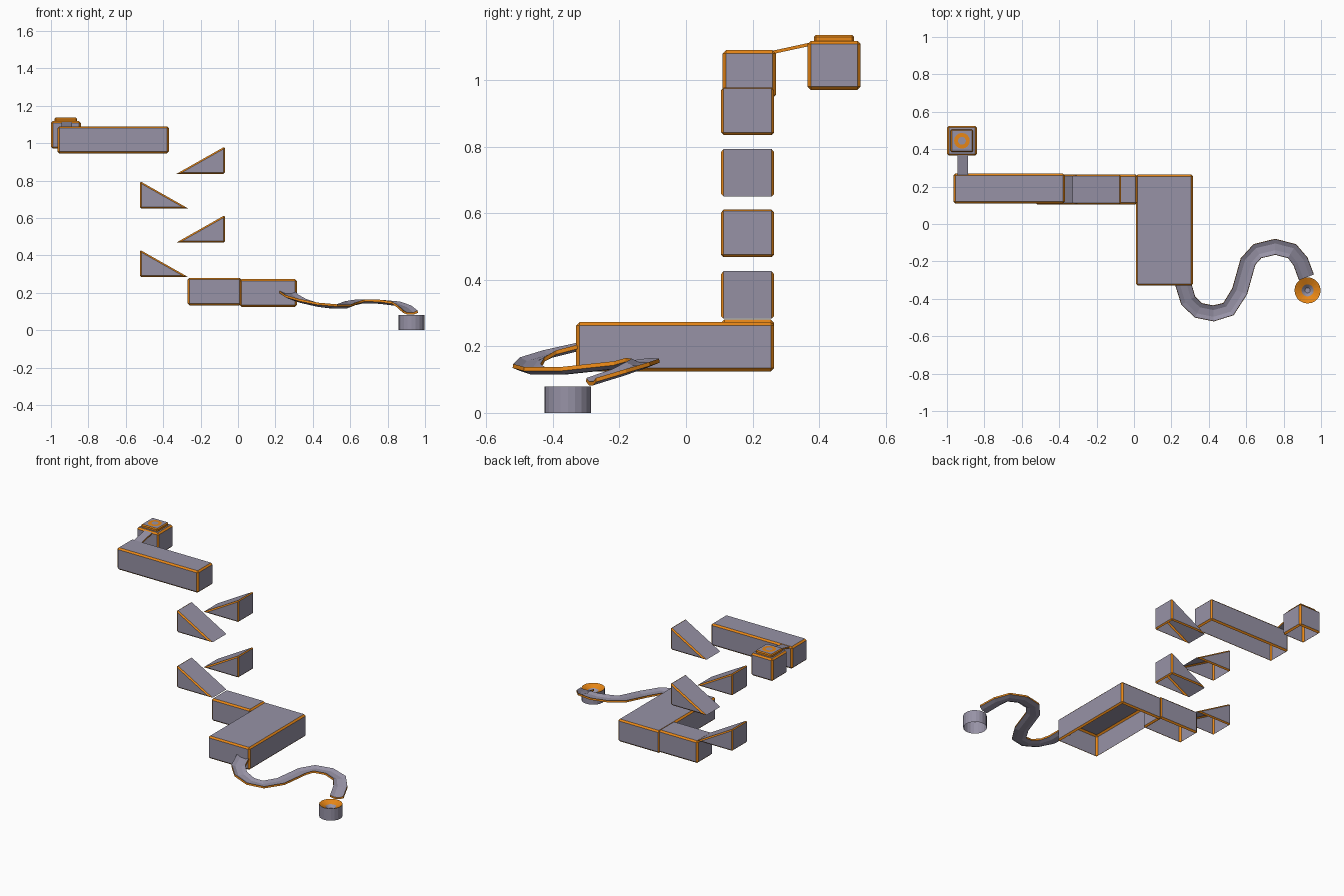
import bpy, bmesh, math
from mathutils import Vector

if "Cube" in bpy.data.objects:
    bpy.data.objects.remove(bpy.data.objects["Cube"])


def material(name, rgb):
    m = bpy.data.materials.new(name)
    m.diffuse_color = (*rgb, 1)
    m.use_nodes = True
    m.node_tree.nodes["Principled BSDF"].inputs["Base Color"].default_value = m.diffuse_color
    return m


GREY = material("lilac grey", (0.31, 0.29, 0.38))
ORANGE = material("orange trim", (0.80, 0.24, 0.008))


def finish(bm, name):
    mesh = bpy.data.meshes.new(name)
    bm.to_mesh(mesh)
    bm.free()
    mesh.materials.append(GREY)
    mesh.materials.append(ORANGE)
    ob = bpy.data.objects.new(name, mesh)
    bpy.context.collection.objects.link(ob)
    return ob


def shell(name, profile, y0, y1, bevel=0.01, skip_tip=None, open_bottom=True):
    """Extrude an x-z profile along y, trim the edges in orange, open the underside."""
    bm = bmesh.new()
    face = bm.faces.new([bm.verts.new((x, y0, z)) for x, z in profile])
    ext = bmesh.ops.extrude_face_region(bm, geom=[face])
    bmesh.ops.translate(bm, vec=(0, y1 - y0, 0),
                        verts=[v for v in ext["geom"] if isinstance(v, bmesh.types.BMVert)])
    bmesh.ops.recalc_face_normals(bm, faces=bm.faces[:])
    # the thin tip of a ramp keeps its sharp edge
    edges = [e for e in bm.edges if skip_tip is None
             or any(abs(v.co.x - skip_tip) > 1e-4 for v in e.verts)]
    bmesh.ops.bevel(bm, geom=edges, offset=bevel, offset_type='OFFSET', segments=1,
                    profile=0.5, affect='EDGES', clamp_overlap=True, material=1)
    bm.normal_update()
    if open_bottom:
        low = [f for f in bm.faces if f.normal.z < -0.95 and f.material_index == 0]
        bmesh.ops.delete(bm, geom=low, context='FACES')
    return finish(bm, name)


def box(name, x0, x1, y0, y1, z0, z1, **kw):
    return shell(name, [(x0, z0), (x1, z0), (x1, z1), (x0, z1)], y0, y1, **kw)


def lathe(name, centre, rings, segments=16):
    """Rings of (radius, z, material of the band leading to the next ring)."""
    bm = bmesh.new()
    loops = []
    for r, z, _ in rings:
        loops.append([bm.verts.new((centre[0] + r * math.cos(2 * math.pi * i / segments),
                                    centre[1] + r * math.sin(2 * math.pi * i / segments), z))
                      for i in range(segments)])
    for a, b, ring in zip(loops, loops[1:], rings):
        for i in range(segments):
            j = (i + 1) % segments
            bm.faces.new((a[i], a[j], b[j], b[i])).material_index = ring[2]
    bm.faces.new(loops[-1]).material_index = rings[-1][2]
    return finish(bm, name)


def sweep(name, path, section, trim):
    """Sweep a closed (sideways, up) section along a path; trim lists orange sides."""
    bm = bmesh.new()
    pts = [Vector(p) for p in path]
    loops = []
    for i, p in enumerate(pts):
        d = pts[min(i + 1, len(pts) - 1)] - pts[max(i - 1, 0)]
        side = Vector((d.y, -d.x, 0)).normalized()
        loops.append([bm.verts.new(p + side * s + Vector((0, 0, u))) for s, u in section])
    n = len(section)
    for a, b in zip(loops, loops[1:]):
        for k in range(n):
            m = (k + 1) % n
            bm.faces.new((a[k], a[m], b[m], b[k])).material_index = int(k in trim)
    for end in (loops[0], loops[-1]):
        bm.faces.new(end).material_index = 1
    bmesh.ops.recalc_face_normals(bm, faces=bm.faces[:])
    return finish(bm, name)


# Start block with its capped hole
box("start_block", -1.0, -0.84, 0.365, 0.525, 0.97, 1.118)
cap = box("start_cap", -0.98, -0.86, 0.385, 0.505, 1.112, 1.136, bevel=0.006)
for f in cap.data.polygons:
    f.material_index = 0 if f.normal.z > 0.9 else 1
lathe("start_hole", (-0.92, 0.445),
      [(0.042, 1.1365, 1), (0.021, 1.137, 0)])

# Thin chute from the start block down to the upper beam
sweep("start_chute", [(-0.915, 0.375, 1.113), (-0.915, 0.255, 1.087)],
      [(-0.028, 0), (0.028, 0), (0.028, -0.01), (-0.028, -0.01)], {1, 3})

# Upper beam
box("upper_beam", -0.965, -0.37, 0.11, 0.27, 0.945, 1.09)

# Zigzag ramps, alternating right and left
for i, z in enumerate((0.835, 0.65, 0.468, 0.283)):
    wall, tip = ((-0.07, -0.33), (-0.525, -0.265))[i % 2]
    shell(f"ramp_{i + 1}", [(wall, z), (tip, z), (wall, z + 0.147)],
          0.105, 0.265, bevel=0.008, skip_tip=tip)

# Lower landing and the long turning block
box("landing_block", -0.27, 0.018, 0.105, 0.265, 0.133, 0.28)
box("turning_block", 0.01, 0.315, -0.33, 0.265, 0.125, 0.273)

# S-shaped trough
s_path = [(0.26, -0.31, 0.202), (0.29, -0.41, 0.178), (0.345, -0.462, 0.157),
          (0.425, -0.478, 0.137), (0.505, -0.455, 0.128), (0.565, -0.36, 0.128),
          (0.61, -0.20, 0.145), (0.66, -0.145, 0.155), (0.755, -0.122, 0.153),
          (0.845, -0.145, 0.143), (0.89, -0.20, 0.122), (0.922, -0.285, 0.095)]
s_section = [(-0.041, 0.01), (-0.018, -0.001), (0.018, -0.001), (0.041, 0.01),
             (0.043, -0.002), (0.018, -0.012), (-0.018, -0.012), (-0.043, -0.002)]
sweep("curved_trough", s_path, s_section, {3, 7})

# Catch cup with an orange funnel
lathe("catch_cup", (0.928, -0.355),
      [(0.07, 0, 0), (0.07, 0.08, 1), (0.032, 0.062, 0), (0.014, 0.045, 0)], 20)
